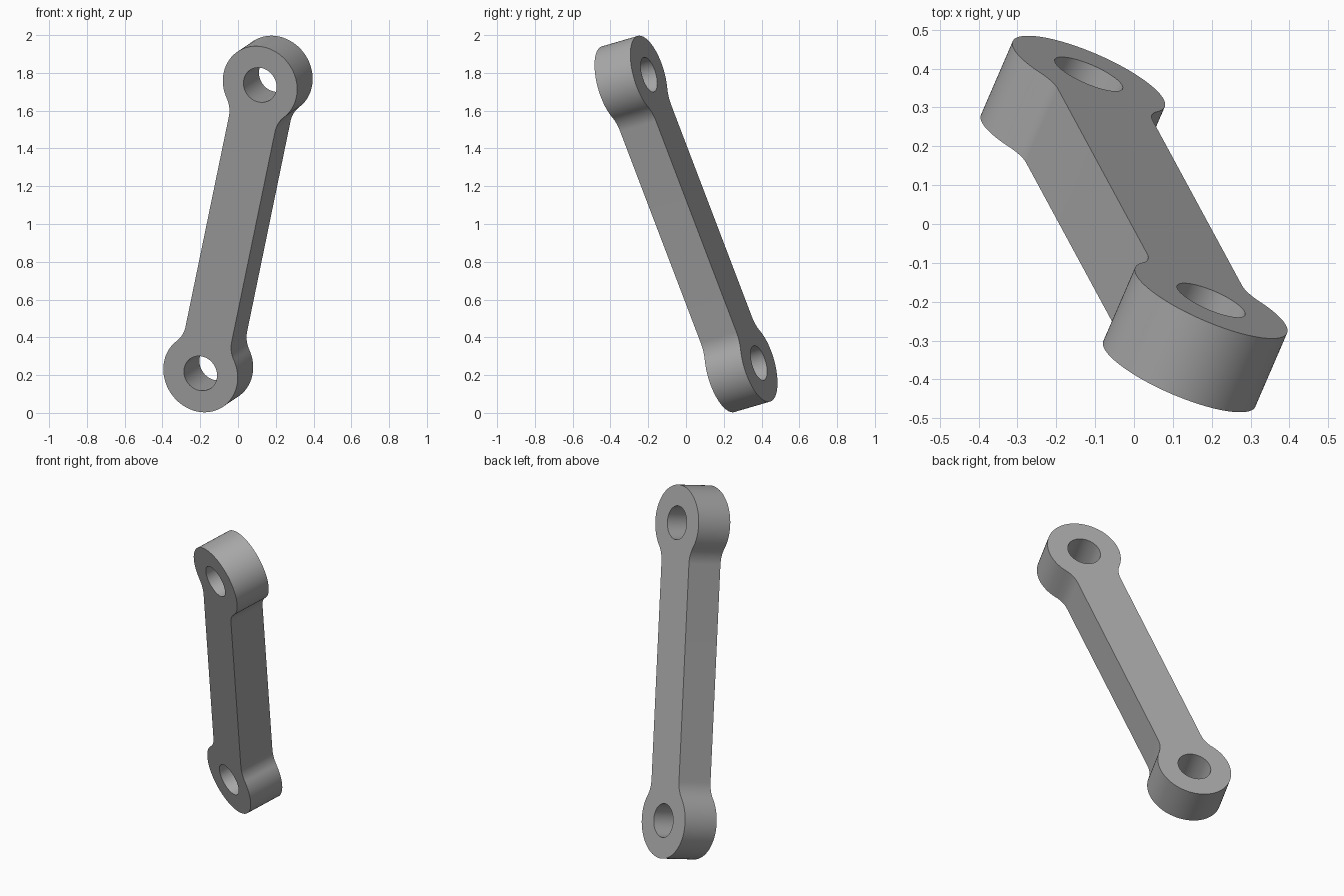
import bpy
import bmesh
from math import atan2, cos, sin, pi, sqrt
from mathutils import Matrix, Vector

if "Cube" in bpy.data.objects:
    bpy.data.objects.remove(bpy.data.objects["Cube"])

# Link dimensions
SPAN, EYE_R, HOLE_R = 1.664, 0.213, 0.095
HALF_WIDTH, FILLET, THICKNESS = 0.135, 0.15, 0.214


def arc(cx, cy, r, start, end, steps):
    return [(cx + r * cos(start + (end - start) * i / steps),
             cy + r * sin(start + (end - start) * i / steps))
            for i in range(steps + 1)]


def quarter_outline():
    # Eye arc from the tip, then the concave fillet down to the bar edge
    fy = HALF_WIDTH + FILLET
    back = sqrt((EYE_R + FILLET) ** 2 - fy ** 2)
    fx = SPAN / 2 - back
    touch = atan2(fy, -back)
    eye = arc(SPAN / 2, 0, EYE_R, 0, touch, 40)
    neck = arc(fx, fy, FILLET, touch - pi, -pi / 2, 12)
    return eye + neck[1:]


def add_spline(curve, points):
    spline = curve.splines.new("POLY")
    spline.points.add(len(points) - 1)
    for p, (x, y) in zip(spline.points, points):
        p.co = (x, y, 0, 1)
    spline.use_cyclic_u = True


# Mirror the quarter into the full outline
quarter = quarter_outline()
half = quarter + [(-x, y) for x, y in reversed(quarter)]
outline = half + [(x, -y) for x, y in reversed(half[1:-1])]

# Filled profile with two pin holes, given its thickness
curve = bpy.data.curves.new("link_profile", "CURVE")
curve.dimensions = "2D"
curve.fill_mode = "BOTH"
curve.extrude = THICKNESS / 2
add_spline(curve, outline)
for side in (-1, 1):
    add_spline(curve, arc(side * SPAN / 2, 0, HOLE_R, 0, 2 * pi, 64)[:-1])

link = bpy.data.objects.new("connecting_link", curve)
bpy.context.collection.objects.link(link)
bpy.ops.object.select_all(action="DESELECT")
link.select_set(True)
bpy.context.view_layer.objects.active = link
bpy.ops.object.convert(target="MESH")
link = bpy.context.object

# Tilt: long axis along the span, plate normal towards the back
along = Vector((0.315, -0.582, 1.527)).normalized()
normal = Vector((0.082, 0.19, 0.055))
normal = (normal - along * normal.dot(along)).normalized()
across = normal.cross(along)
tilt = Matrix((along, across, normal)).transposed().to_4x4()

bm = bmesh.new()
bm.from_mesh(link.data)
bmesh.ops.remove_doubles(bm, verts=bm.verts, dist=0.0001)
bmesh.ops.recalc_face_normals(bm, faces=bm.faces)
bmesh.ops.transform(bm, matrix=Matrix.Translation((0, 0, 1)) @ tilt, verts=bm.verts)
bm.to_mesh(link.data)
bm.free()
bpy.ops.object.shade_smooth_by_angle(angle=0.6)

# Plain grey metal
grey = bpy.data.materials.new("plain_grey")
grey.use_nodes = True
colour = (0.4, 0.4, 0.4, 1)
grey.diffuse_color = colour
grey.node_tree.nodes["Principled BSDF"].inputs["Base Color"].default_value = colour
link.data.materials.clear()
link.data.materials.append(grey)
